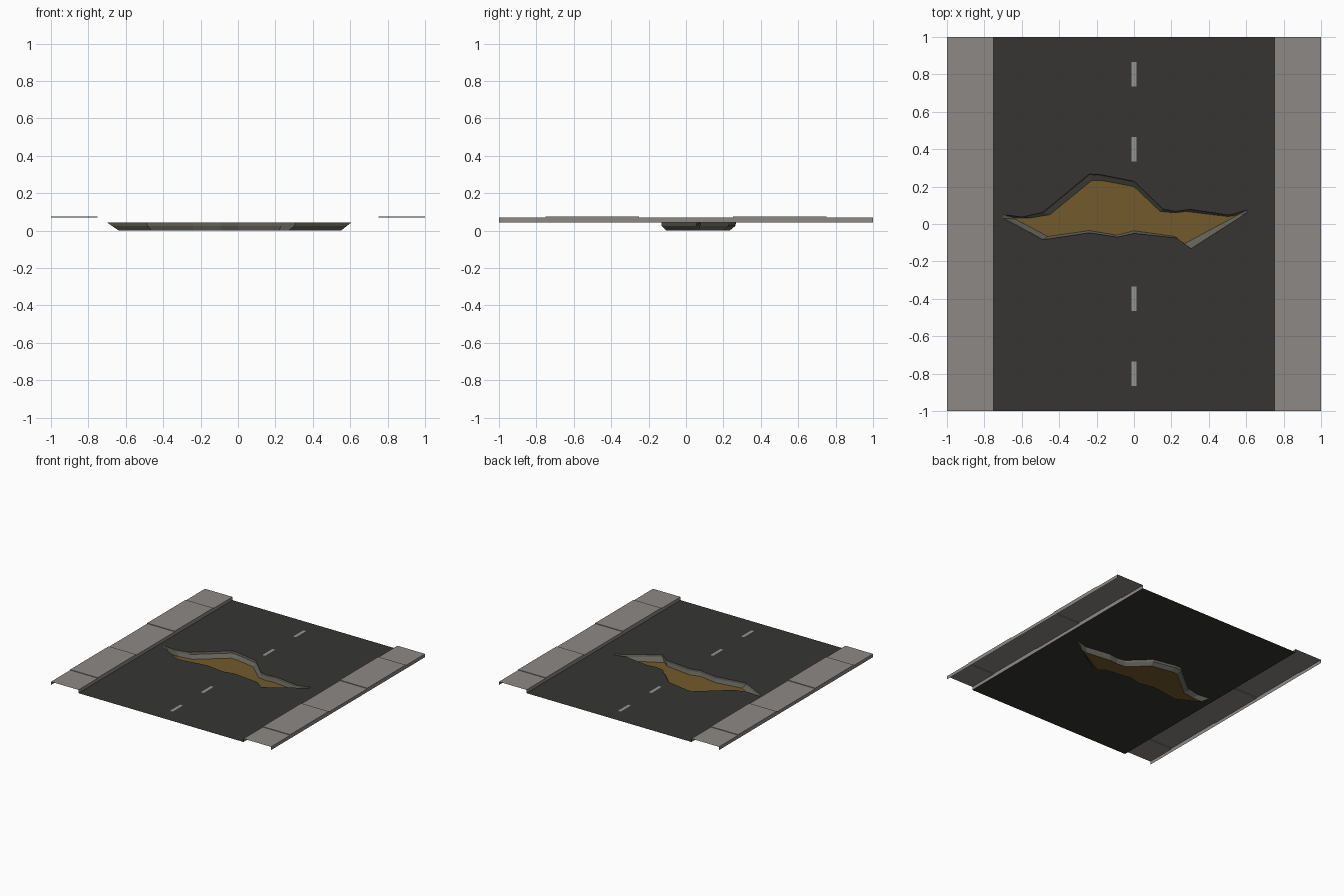
import bpy, bmesh

if "Cube" in bpy.data.objects:
    bpy.data.objects.remove(bpy.data.objects["Cube"])

ROAD_Z = 0.043


def material(name, rgb):
    m = bpy.data.materials.new(name)
    m.diffuse_color = (*rgb, 1)
    m.use_nodes = True
    m.node_tree.nodes["Principled BSDF"].inputs["Base Color"].default_value = m.diffuse_color
    return m


ASPHALT = material("asphalt", (0.037, 0.036, 0.034))
PAVING = material("paving", (0.27, 0.25, 0.235))
PAINT = material("road_paint", (0.3, 0.3, 0.28))
ROCK = material("broken_edge", (0.13, 0.125, 0.10))
SOIL = material("soil", (0.17, 0.105, 0.027))


def finish(bm, name, mat):
    bmesh.ops.remove_doubles(bm, verts=bm.verts, dist=1e-5)
    mesh = bpy.data.meshes.new(name)
    bm.to_mesh(mesh)
    bm.free()
    mesh.materials.append(mat)
    obj = bpy.data.objects.new(name, mesh)
    bpy.context.collection.objects.link(obj)
    return obj


def quad(bm, *pts):
    return bm.faces.new([bm.verts.new(p) for p in pts])


def loop(bm, pts, z):
    vs = [bm.verts.new((x, y, z)) for x, y in pts]
    es = [bm.edges.new((vs[i], vs[(i + 1) % len(vs)])) for i in range(len(vs))]
    return vs, es


def fill(bm, edges):
    bmesh.ops.triangle_fill(bm, edges=edges, use_beauty=True, normal=(0, 0, 1))
    for f in bm.faces:
        f.normal_update()
        if f.normal.z < 0:
            f.normal_flip()


# crack outlines, clockwise from the left tip: rim at road level, then floor
rim = [(-0.70, 0.05), (-0.60, 0.037), (-0.487, 0.062), (-0.24, 0.267),
       (-0.18, 0.264), (0, 0.228), (0.155, 0.08), (0.22, 0.067),
       (0.30, 0.078), (0.51, 0.047), (0.605, 0.076), (0.605, 0.06),
       (0.305, -0.132), (0.23, -0.075), (0, -0.05), (-0.09, -0.07),
       (-0.24, -0.047), (-0.487, -0.084), (-0.70, 0.03)]
floor = [(-0.637, 0.033), (-0.55, 0.033), (-0.45, 0.05), (-0.225, 0.233),
         (-0.175, 0.233), (0, 0.20), (0.14, 0.067), (0.22, 0.06),
         (0.28, 0.067), (0.50, 0.04), (0.55, 0.046), (0.545, 0.042),
         (0.27, -0.105), (0.22, -0.067), (0, -0.036), (-0.09, -0.06),
         (-0.24, -0.035), (-0.46, -0.067), (-0.637, 0.027)]
# shelf below the rim: near vertical, but sloping in at the two tips
shelf = []
for (ax, ay), (bx, by) in zip(rim, floor):
    t = 0.4 if abs(ax) > 0.55 else 0.08
    shelf.append((ax + (bx - ax) * t, ay + (by - ay) * t))

# road surface with the crack cut out
bm = bmesh.new()
border = [(-0.75, -1), (0.75, -1), (0.75, 1), (-0.75, 1)]
fill(bm, loop(bm, border, ROAD_Z)[1] + loop(bm, rim, ROAD_Z)[1])
finish(bm, "road_surface", ASPHALT)

# broken walls of the crack
bm = bmesh.new()
rings = [loop(bm, r, z)[0] for r, z in
         ((rim, ROAD_Z), (shelf, 0.026), (floor, 0.0))]
n = len(rim)
for a, b in zip(rings, rings[1:]):
    for i in range(n):
        j = (i + 1) % n
        bm.faces.new((a[i], a[j], b[j], b[i]))
bmesh.ops.recalc_face_normals(bm, faces=bm.faces)
# the wall band should face into the crack
if sum(f.normal.z * f.calc_area() for f in bm.faces) < 0:
    bmesh.ops.reverse_faces(bm, faces=bm.faces)
finish(bm, "crack_walls", ROCK)

# soil floor of the crack
bm = bmesh.new()
fill(bm, loop(bm, floor, 0.0)[1])
finish(bm, "crack_floor", SOIL)

# centre line dashes
bm = bmesh.new()
for y in (-0.8, -0.4, 0.4, 0.8):
    z, w, h = ROAD_Z + 0.001, 0.0125, 0.066
    quad(bm, (-w, y - h, z), (w, y - h, z), (w, y + h, z), (-w, y + h, z))
finish(bm, "lane_dashes", PAINT)

# pavements: open shells of slabs with slightly alternating heights
joints = [-1, -0.75, -0.25, 0.25, 0.75, 1]
heights = [0.07, 0.075, 0.07, 0.075, 0.07]
for side, x0, x1 in (("left", -1, -0.75), ("right", 0.75, 1)):
    bm = bmesh.new()
    for i, h in enumerate(heights):
        y0, y1 = joints[i], joints[i + 1]
        quad(bm, (x0, y0, h), (x1, y0, h), (x1, y1, h), (x0, y1, h))
        quad(bm, (x1, y0, ROAD_Z), (x1, y1, ROAD_Z), (x1, y1, h), (x1, y0, h))
        quad(bm, (x0, y1, ROAD_Z), (x0, y0, ROAD_Z), (x0, y0, h), (x0, y1, h))
        if i < len(heights) - 1:
            k = heights[i + 1]
            quad(bm, (x0, y1, h), (x1, y1, h), (x1, y1, k), (x0, y1, k))
    finish(bm, side + "_pavement", PAVING)
